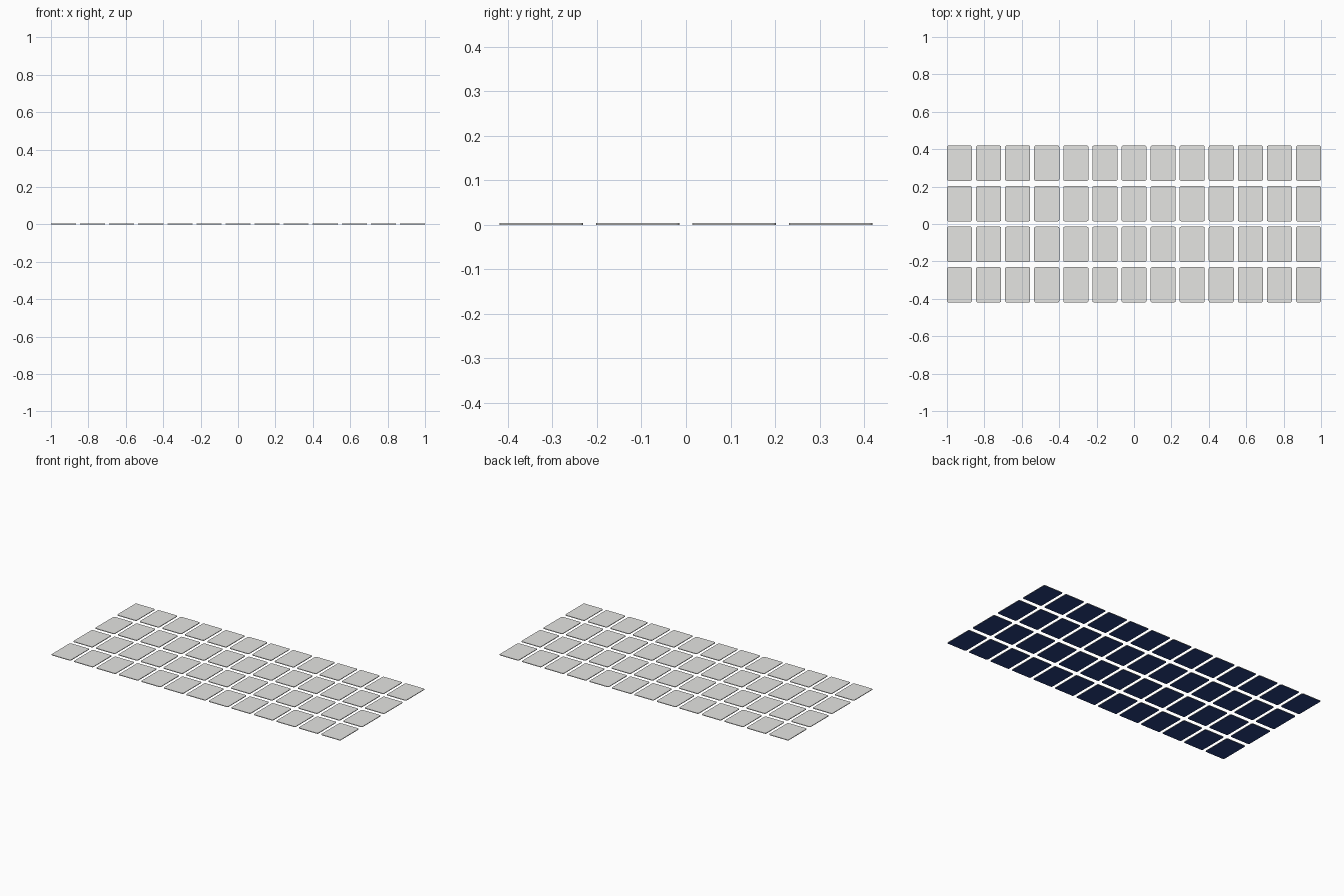
import bpy, bmesh, math

if "Cube" in bpy.data.objects:
    bpy.data.objects.remove(bpy.data.objects["Cube"])

COLS, ROWS = 13, 4
W, H, T, R = 0.134, 0.188, 0.004, 0.008   # card size, thickness, corner radius
PX, PY = (2 - W) / (COLS - 1), 0.2167     # spacing


def material(name, rgb):
    m = bpy.data.materials.new(name)
    m.diffuse_color = (*rgb, 1)
    m.use_nodes = True
    m.node_tree.nodes["Principled BSDF"].inputs["Base Color"].default_value = m.diffuse_color
    return m


face_white = material("face white", (0.78, 0.78, 0.76))
back_navy = material("back navy", (0.021, 0.05, 0.22))

# Rounded card outline, extruded upward
bm = bmesh.new()
verts = []
for i, (sx, sy) in enumerate([(1, 1), (-1, 1), (-1, -1), (1, -1)]):
    for k in range(5):
        a = math.pi / 2 * (i + k / 4)
        verts.append(bm.verts.new((sx * (W / 2 - R) + R * math.cos(a),
                                   sy * (H / 2 - R) + R * math.sin(a), 0)))
base = bm.faces.new(verts)
ext = bmesh.ops.extrude_face_region(bm, geom=[base], use_keep_orig=True)
bmesh.ops.translate(bm, vec=(0, 0, T),
                    verts=[v for v in ext["geom"] if isinstance(v, bmesh.types.BMVert)])
bmesh.ops.recalc_face_normals(bm, faces=bm.faces)

# Printed back underneath, plain face and edge elsewhere
for f in bm.faces:
    f.material_index = 1 if f.normal.z < -0.5 else 0
mesh = bpy.data.meshes.new("card")
bm.to_mesh(mesh)
bm.free()
mesh.materials.append(face_white)
mesh.materials.append(back_navy)

# Four rows of thirteen cards
for r in range(ROWS):
    for c in range(COLS):
        card = bpy.data.objects.new(f"card_row{r + 1}_{c + 1}", mesh)
        card.location = ((c - (COLS - 1) / 2) * PX, (r - (ROWS - 1) / 2) * PY, 0)
        bpy.context.collection.objects.link(card)
